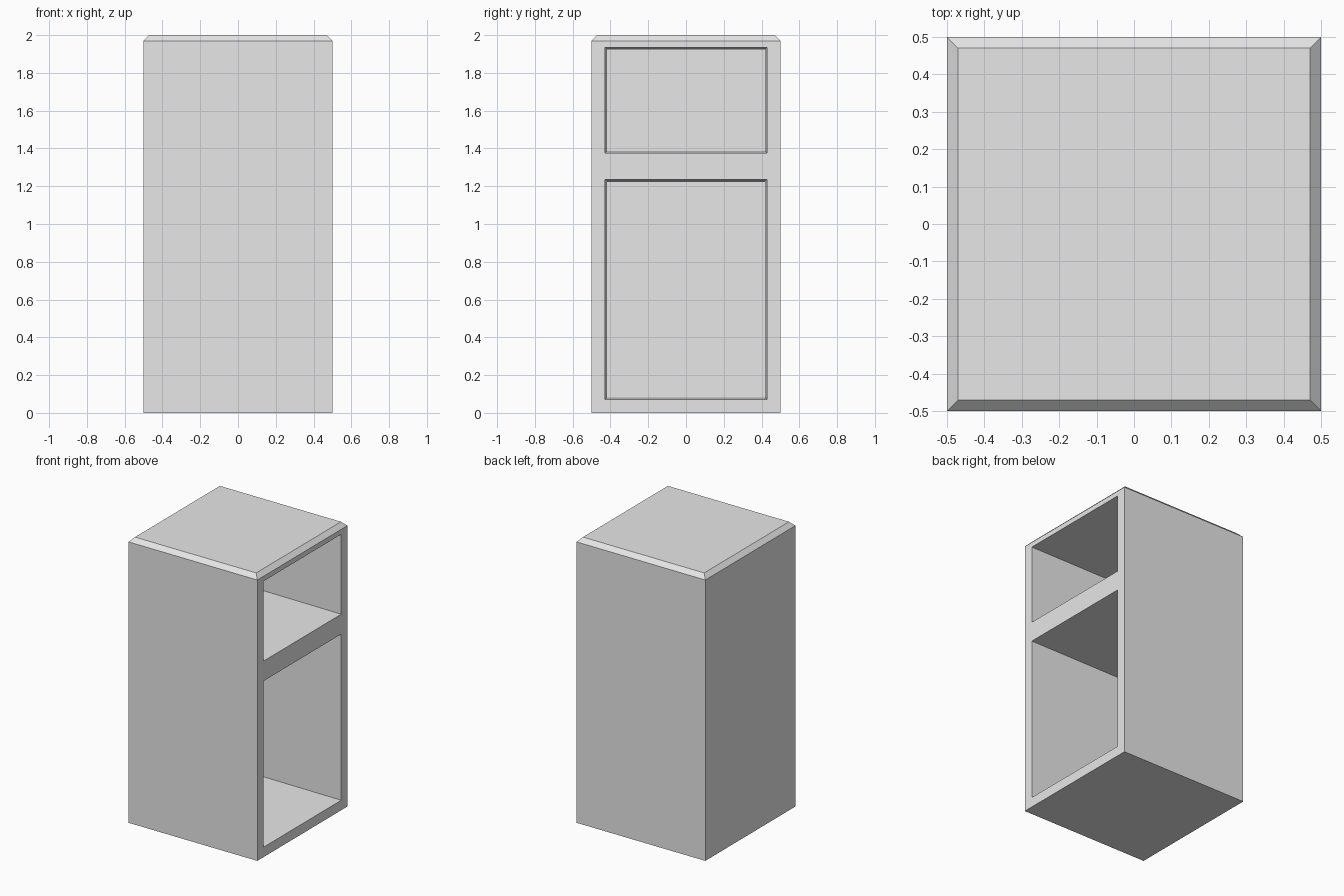
import bpy, bmesh

cube = bpy.data.objects.get("Cube")
if cube:
    bpy.data.objects.remove(cube, do_unlink=True)

WIDTH, HEIGHT, CHAMFER = 1.0, 2.0, 0.03
TAPER = 0.012      # how far each cavity wall leans in towards the back
BACK_X = -0.43     # inner side of the back wall

grey = bpy.data.materials.new("plain grey")
grey.use_nodes = True
colour = (0.8, 0.8, 0.8, 1)
grey.diffuse_color = colour
grey.node_tree.nodes["Principled BSDF"].inputs["Base Color"].default_value = colour

bm = bmesh.new()


def ring(half, z):
    return [bm.verts.new((x * half, y * half, z))
            for x, y in ((-1, -1), (1, -1), (1, 1), (-1, 1))]


def bridge(a, b, skip=()):
    for i in range(4):
        if i not in skip:
            j = (i + 1) % 4
            bm.faces.new((a[i], a[j], b[j], b[i]))


# Outer body with a chamfered top; the open side (+x) is filled in below
base = ring(WIDTH / 2, 0)
shoulder = ring(WIDTH / 2, HEIGHT - CHAMFER)
top = ring(WIDTH / 2 - CHAMFER, HEIGHT)
bm.faces.new(base[::-1])
bm.faces.new(top)
bridge(base, shoulder, skip=(1,))
bridge(shoulder, top)


def rectangle(x, y, low, high):
    return [bm.verts.new((x, *p)) for p in ((-y, low), (y, low), (y, high), (-y, high))]


def cavity(low, high, half=0.43):
    """Tapered compartment; returns the corners of its opening."""
    mouth = rectangle(WIDTH / 2, half, low, high)
    back = rectangle(BACK_X, half - TAPER, low + TAPER, high - TAPER)
    bridge(mouth, back)
    bm.faces.new(back)
    return mouth


lower = cavity(0.07, 1.235)
upper = cavity(1.375, 1.935)

# Face frame around the two openings
frame = [base[1], base[2], shoulder[2], shoulder[1]]
bm.faces.new((frame[0], frame[1], lower[1], lower[0]))
bm.faces.new((lower[3], lower[2], upper[1], upper[0]))
bm.faces.new((upper[3], upper[2], frame[2], frame[3]))
bm.faces.new((frame[0], lower[0], lower[3], upper[0], upper[3], frame[3]))
bm.faces.new((frame[1], frame[2], upper[2], upper[3 - 2], lower[2], lower[1]))

bmesh.ops.recalc_face_normals(bm, faces=bm.faces)
mesh = bpy.data.meshes.new("cabinet_body")
bm.to_mesh(mesh)
bm.free()
mesh.materials.append(grey)
cabinet = bpy.data.objects.new("cabinet_body", mesh)
bpy.context.collection.objects.link(cabinet)
